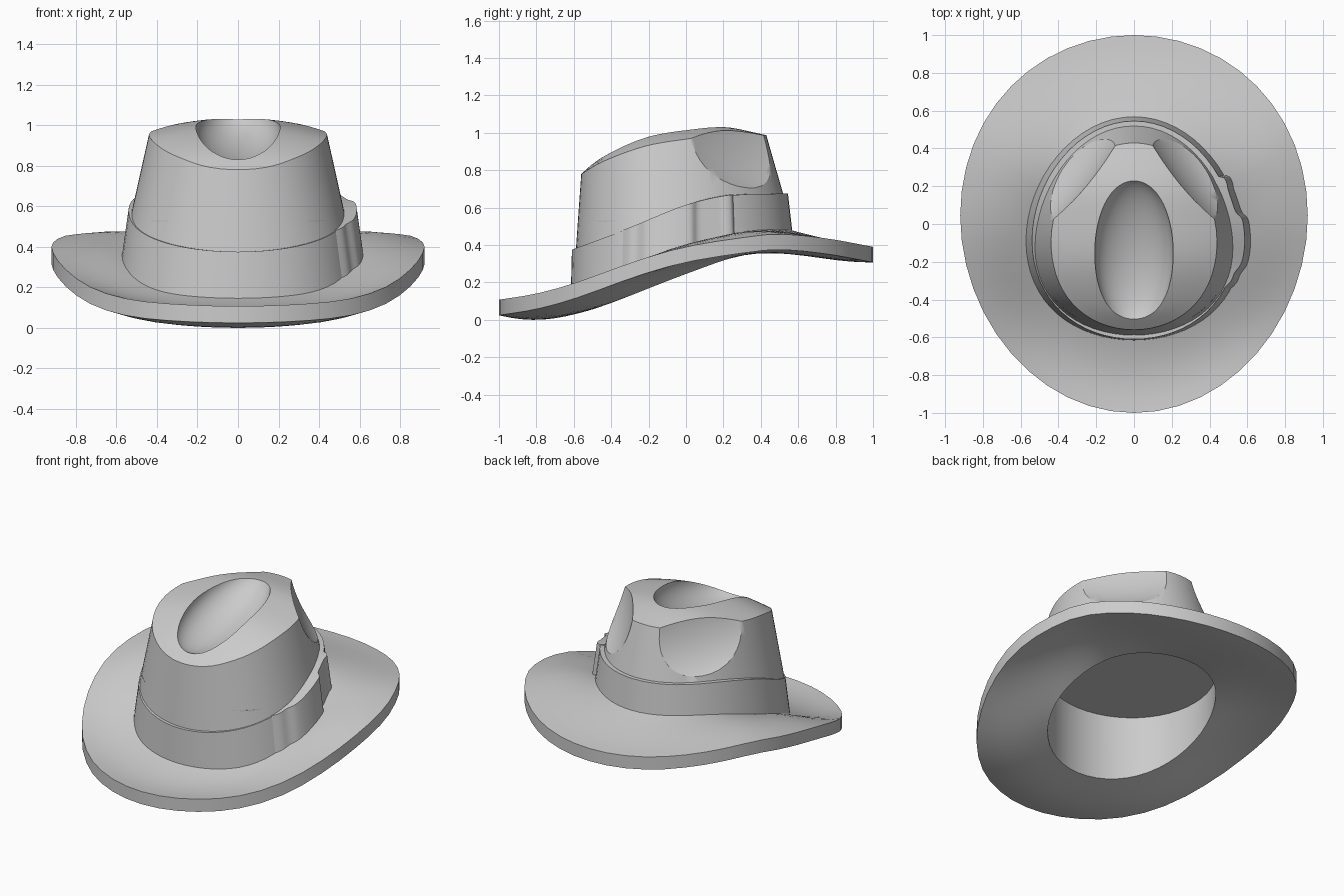
import bpy
import bmesh
from math import sin, cos, pi, radians
from mathutils import Vector, Euler

cube = bpy.data.objects.get("Cube")
if cube:
    bpy.data.objects.remove(cube, do_unlink=True)

felt = bpy.data.materials.new("grey_felt")
felt.use_nodes = True
GREY = (0.6, 0.6, 0.6, 1)
felt.diffuse_color = GREY
felt.node_tree.nodes["Principled BSDF"].inputs["Base Color"].default_value = GREY


def curve(points):
    """Smooth height curve through (y, z) points."""
    def slope(i):
        a, b = points[max(i - 1, 0)], points[min(i + 1, len(points) - 1)]
        return (b[1] - a[1]) / (b[0] - a[0])

    def value(y):
        y = min(max(y, points[0][0]), points[-1][0])
        i = max(k for k in range(len(points) - 1) if points[k][0] <= y)
        (y0, z0), (y1, z1) = points[i], points[i + 1]
        h = y1 - y0
        t = (y - y0) / h
        return (z0 * (1 + 2 * t) * (1 - t) ** 2 + z1 * t * t * (3 - 2 * t)
                + h * slope(i) * t * (1 - t) ** 2 - h * slope(i + 1) * t * t * (1 - t))
    return value


rim_z = curve([(-1, .107), (-.8, .14), (-.6, .195), (-.25, .32), (0, .39),
               (.33, .443), (.5, .458), (.75, .435), (1, .39)])
inner_z = curve([(-.61, .15), (-.4, .22), (0, .375), (.3, .475), (.57, .503)])
bulge_z = curve([(-1, -.022), (-.5, -.01), (0, .015), (.5, .018), (1, .012)])
band_z = curve([(-.61, .375), (-.3, .49), (0, .61), (.25, .665), (.55, .675)])
top_z = curve([(-.56, .78), (-.46, .865), (-.31, .95), (-.17, 1), (.02, 1.027),
               (.2, 1.032), (.44, .985)])


def oval(a, rx, front, back, egg=0.0):
    """Point on an oval; egg moves its widest part forward."""
    cy, ry = (front + back) / 2, (back - front) / 2
    return Vector((rx * cos(a), cy + ry * sin(a) - egg * cos(a) ** 2, 0))


def angles(n):
    return [2 * pi * i / n for i in range(n)]


def loft(name, rings, cap_start=False, cap_end=False, closed=True, wrap=False):
    """Skin a list of rings into one smooth part."""
    bm = bmesh.new()
    rows = [[bm.verts.new(p) for p in ring] for ring in rings]
    n = len(rows[0])
    pairs = list(zip(rows, rows[1:])) + ([(rows[-1], rows[0])] if wrap else [])
    for low, high in pairs:
        for i in range(n if closed else n - 1):
            j = (i + 1) % n
            bm.faces.new((low[i], low[j], high[j], high[i]))
    if cap_start:
        bm.faces.new(rows[0])
    if cap_end:
        bm.faces.new(rows[-1])
    if not closed:
        bm.faces.new([r[0] for r in rows])
        bm.faces.new([r[-1] for r in rows])
    bmesh.ops.recalc_face_normals(bm, faces=bm.faces)
    mesh = bpy.data.meshes.new(name)
    bm.to_mesh(mesh)
    bm.free()
    mesh.materials.append(felt)
    obj = bpy.data.objects.new(name, mesh)
    bpy.context.collection.objects.link(obj)
    smooth(obj)
    return obj


def smooth(obj):
    bpy.ops.object.select_all(action='DESELECT')
    obj.select_set(True)
    bpy.context.view_layer.objects.active = obj
    bpy.ops.object.shade_smooth_by_angle(angle=radians(35))


# Brim: swept sheet with a head opening and a flat ceiling inside
def brim_ring(s, under):
    ring = []
    for a in angles(48):
        p, q = oval(a, .495, -.52, .5, .02), oval(a, .92, -1, 1, -.045)
        z0, z1 = inner_z(p.y), rim_z(q.y)
        v = p.lerp(q, s)
        v.z = z0 + (z1 - z0) * s * (2 - s) + bulge_z(v.y) * sin(pi * s)
        if under:
            v.z -= .13 - .047 * s
        ring.append(v)
    return ring


steps = [i / 8 for i in range(9)]
rings = [brim_ring(s, False) for s in steps]
rings += [brim_ring(s, True) for s in reversed(steps)]
rings.append([Vector((v.x, v.y, .495)) for v in rings[-1]])
loft("brim", rings, cap_end=True)


# Crown: tapered oval wall closed by an arched top
def crown_point(a, z):
    t = (z - .4) / .55
    v = oval(a, .563 - .123 * t, -.587 + .039 * t, .598 - .158 * t, .07 - .045 * t)
    v.z = z
    return v


def roof(x, y):
    return top_z(y) - .32 * x * x


lower, upper = [], []
for a in angles(64):
    z = .9
    for _ in range(20):
        v = crown_point(a, z)
        z = roof(v.x, v.y)
    upper.append(crown_point(a, z))
    z = .5
    for _ in range(20):
        z = band_z(crown_point(a, z).y) - .03
    lower.append(crown_point(a, z))

recess = [Vector((v.x * .97, v.y * .97, v.z)) for v in lower]
rings = [[Vector((v.x, v.y, max(v.z + .01, .53))) for v in recess], recess]
for k in range(5):
    rings.append([p.lerp(q, k / 4) for p, q in zip(lower, upper)])
for k in range(1, 12):
    ring = []
    for v in upper:
        w = Vector((0, -.06, 0)).lerp(v, 1 - k / 12)
        w.z = roof(w.x, w.y)
        ring.append(w)
    rings.append(ring)
crown = loft("crown", rings, cap_start=True, cap_end=True)


# Creases: one long top dent and two mirrored rear pinches
def scoop(target, centre, size, turn):
    bpy.ops.mesh.primitive_uv_sphere_add(segments=64, ring_count=32, radius=1)
    tool = bpy.context.object
    tool.name = "crease_cutter"
    tool.hide_render = True
    tool.location, tool.scale, tool.rotation_euler = centre, size, Euler(turn)
    tool.data.materials.append(felt)
    smooth(tool)
    cut = target.modifiers.new("crease", 'BOOLEAN')
    cut.operation, cut.solver, cut.object = 'DIFFERENCE', 'EXACT', tool
    smooth(target)
    bpy.ops.object.modifier_apply(modifier=cut.name)
    bpy.data.objects.remove(tool, do_unlink=True)


scoop(crown, (0, -.155, .987), (.208, .415, .15), (radians(15), 0, 0))
for side in (1, -1):
    scoop(crown, (side * .468, .394, 1.13), (.3, .85, .47),
          (radians(-6), 0, side * radians(38.5)))
smooth(crown)


# Hatband and side bow share one sloped strip shape
def strip(arc, out, lift):
    def ring(edge, grow):
        points = []
        for a in arc:
            g = grow * out(a)
            if edge:
                v = oval(a, .54 + g, -.61 - g, .545 + g, .055)
                v.z = band_z(v.y) + lift
            else:
                v = oval(a, .583 + g, -.617 - g, .572 + g, .07)
                v.z = inner_z(v.y) - .06
            points.append(v)
        return points
    inside = [[Vector((v.x * .94, v.y * .94, v.z)) for v in ring(e, 0)] for e in (1, 0)]
    return [ring(0, 1), ring(1, 1)] + inside


loft("hatband", strip(angles(64), lambda a: 0, 0), wrap=True)

bow_out = curve([(-27, -.002), (-22, .014), (-17, .018), (-12, .038), (-5, .045),
                 (6, .045), (11, .04), (14, .018), (19, .012), (26, .014),
                 (29, .022), (32, .02), (34, -.002)])
bow_arc = [radians(d) for d in range(-27, 35)]
loft("bow", strip(bow_arc, lambda a: bow_out(a * 180 / pi), .004),
     closed=False, wrap=True)
